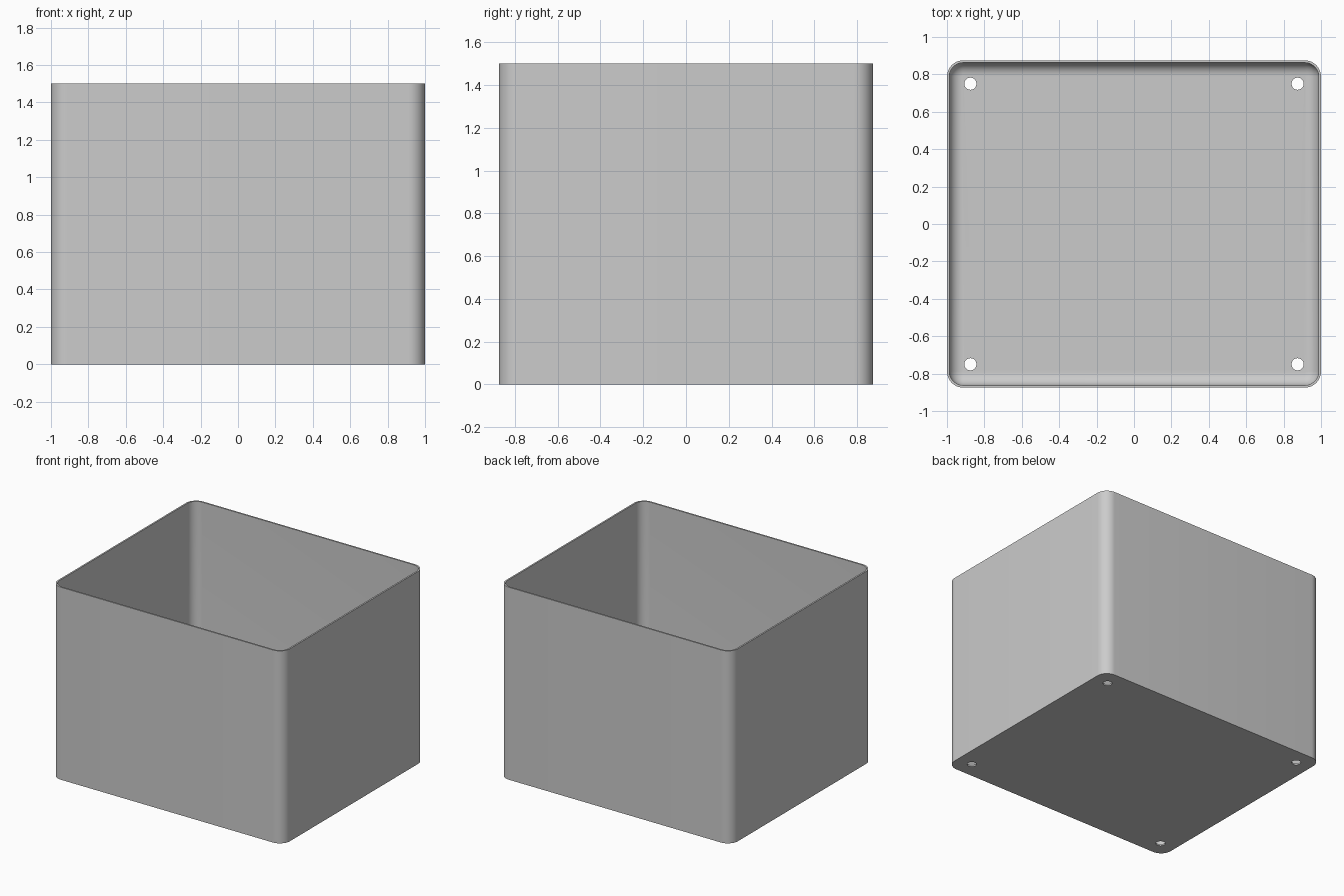
import bpy, bmesh, math

cube = bpy.data.objects.get("Cube")
if cube:
    bpy.data.objects.remove(cube, do_unlink=True)

HX, HY, H = 1.0, 0.875, 1.5      # half sizes and height
R, WALL, FLOOR = 0.0875, 0.0125, 0.0125
FILLET = 0.07
SEG = 12

grey = bpy.data.materials.new("grey")
grey.use_nodes = True
colour = (0.6, 0.6, 0.6, 1)
grey.diffuse_color = colour
grey.node_tree.nodes["Principled BSDF"].inputs["Base Color"].default_value = colour


def ring(bm, inset, z):
    """Rounded rectangle of vertices, inset from the outer outline."""
    verts = []
    for i, (sx, sy) in enumerate([(1, 1), (-1, 1), (-1, -1), (1, -1)]):
        for k in range(SEG + 1):
            a = math.pi / 2 * (i + k / SEG)
            verts.append(bm.verts.new((sx * (HX - R) + (R - inset) * math.cos(a),
                                       sy * (HY - R) + (R - inset) * math.sin(a), z)))
    return verts


# Open box: outer wall, thin rim, inner wall and a fillet down to the floor
bm = bmesh.new()
levels = [(0, 0), (0, H), (WALL, H)]
for k in range(SEG + 1):
    a = math.pi / 2 * k / SEG
    levels.append((WALL + FILLET * (1 - math.cos(a)), FLOOR + FILLET * (1 - math.sin(a))))
rings = [ring(bm, inset, z) for inset, z in levels]
for low, high in zip(rings, rings[1:]):
    for i in range(len(low)):
        j = (i + 1) % len(low)
        bm.faces.new((low[i], low[j], high[j], high[i]))
bm.faces.new(rings[0][::-1])
bm.faces.new(rings[-1])
bmesh.ops.recalc_face_normals(bm, faces=bm.faces)
mesh = bpy.data.meshes.new("open_box")
bm.to_mesh(mesh)
bm.free()
mesh.materials.append(grey)
box = bpy.data.objects.new("open_box", mesh)
bpy.context.collection.objects.link(box)

# Four drain holes through the floor
cutters = []
for sx in (-1, 1):
    for sy in (-1, 1):
        bpy.ops.mesh.primitive_cylinder_add(vertices=32, radius=0.0325, depth=0.1,
                                            location=(sx * 0.875, sy * 0.75, 0))
        cutter = bpy.context.object
        cutter.name = "hole_cutter"
        cutter.hide_render = True
        cutter.data.materials.append(grey)
        mod = box.modifiers.new("drain_hole", 'BOOLEAN')
        mod.operation, mod.solver, mod.object = 'DIFFERENCE', 'EXACT', cutter
        cutters.append(cutter)

bpy.ops.object.select_all(action='DESELECT')
box.select_set(True)
bpy.context.view_layer.objects.active = box
for mod in list(box.modifiers):
    bpy.ops.object.modifier_apply(modifier=mod.name)
for cutter in cutters:
    bpy.data.objects.remove(cutter, do_unlink=True)

bpy.ops.object.shade_smooth_by_angle(angle=math.radians(30))
